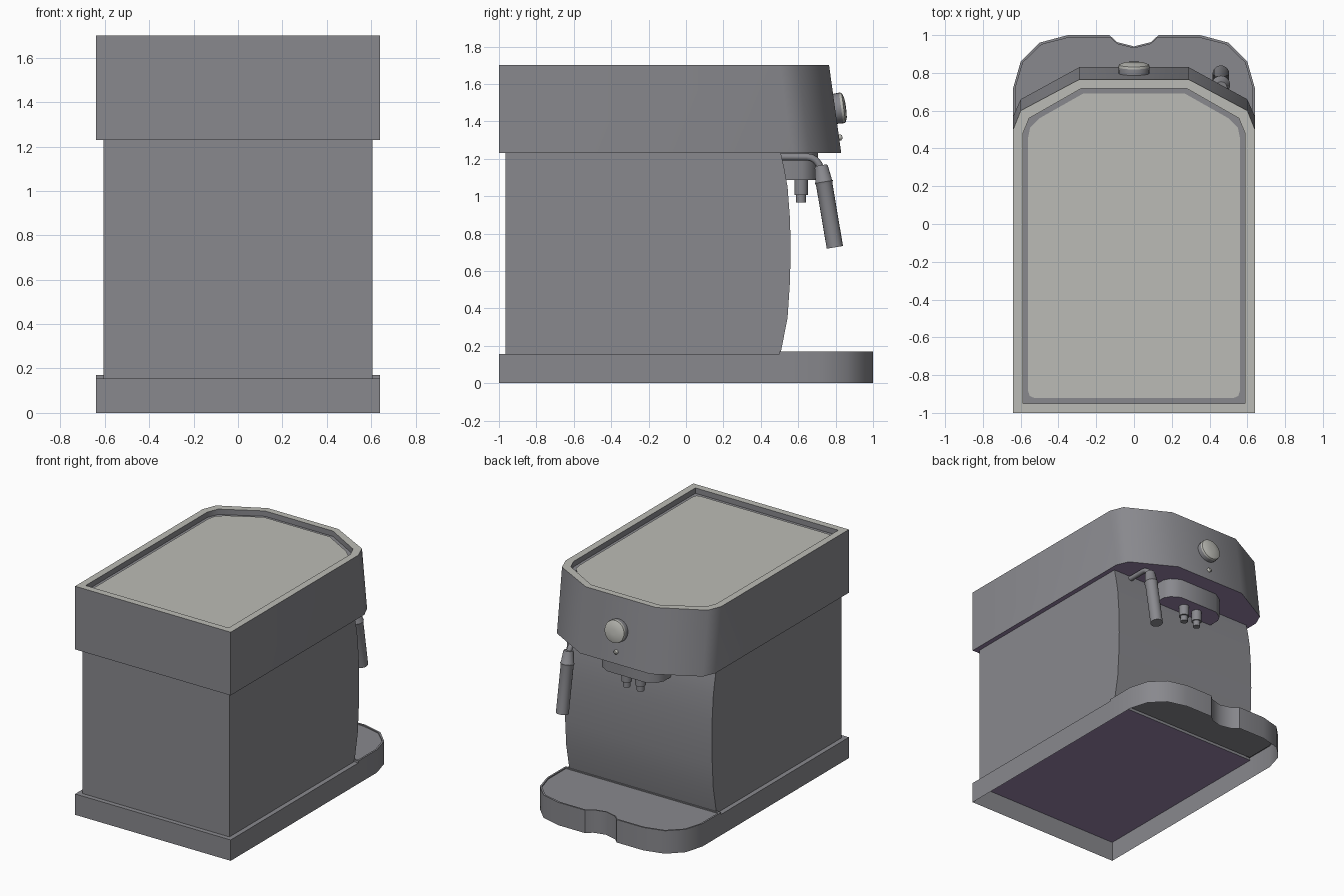
import bpy, bmesh, math
from mathutils import Vector

if "Cube" in bpy.data.objects:
    bpy.data.objects.remove(bpy.data.objects["Cube"])


def material(name, rgb):
    m = bpy.data.materials.new(name)
    m.diffuse_color = (*rgb, 1)
    m.use_nodes = True
    m.node_tree.nodes["Principled BSDF"].inputs["Base Color"].default_value = m.diffuse_color
    return m


MATS = [material("body_gray", (0.25, 0.25, 0.27)),
        material("light_steel", (0.50, 0.50, 0.465)),
        material("underside_violet", (0.31, 0.23, 0.40))]
GRAY, LIGHT, VIOLET = 0, 1, 2


def loft(name, rings, bands=None, start=None, end=None, angle=42):
    """Skin a stack of equal-length point rings; start/end = cap material or None."""
    bm = bmesh.new()
    vs = [[bm.verts.new(p) for p in r] for r in rings]
    n = len(rings[0])
    for k in range(len(vs) - 1):
        for i in range(n):
            j = (i + 1) % n
            f = bm.faces.new((vs[k][i], vs[k][j], vs[k + 1][j], vs[k + 1][i]))
            f.material_index = bands[k] if bands else GRAY
    if start is not None:
        bm.faces.new(vs[0][::-1]).material_index = start
    if end is not None:
        bm.faces.new(vs[-1]).material_index = end
    bmesh.ops.recalc_face_normals(bm, faces=bm.faces)
    me = bpy.data.meshes.new(name)
    bm.to_mesh(me)
    bm.free()
    for m in MATS:
        me.materials.append(m)
    for p in me.polygons:
        p.use_smooth = True
    me.set_sharp_from_angle(angle=math.radians(angle))
    ob = bpy.data.objects.new(name, me)
    bpy.context.collection.objects.link(ob)
    return ob


def mirrored(half):
    return half + [(-x, y) for x, y in reversed(half) if x > 0]


def at(outline, z):
    return [(x, y, z) for x, y in outline]


def turned(name, origin, axis, profile, bands=None, end=GRAY, sides=20):
    """Surface of revolution: profile = (distance along axis, radius)."""
    o, a = Vector(origin), Vector(axis).normalized()
    u = Vector((1, 0, 0)) if abs(a.x) < 0.9 else Vector((0, 1, 0))
    v = a.cross(u).normalized()
    rings = [[o + a * d + r * (u * math.cos(t) + v * math.sin(t))
              for t in (2 * math.pi * i / sides for i in range(sides))]
             for d, r in profile]
    return loft(name, rings, bands, GRAY, end)


# Base: open-bottomed skirt, rear ledge and drip tray with a finger notch
tray_front = [(0.64, 0.72), (0.60, 0.86), (0.50, 0.96), (0.35, 1.0),
              (0.13, 1.0), (0.09, 0.963), (0, 0.94)]
skirt = mirrored([(0.64, -1), (0.64, 0.5)] + tray_front)
loft("base_skirt", [at(skirt, 0), at(skirt, 0.155)])
ledge = mirrored([(0.64, -1), (0.64, 0.505)])
loft("base_ledge", [at(ledge, 0.149), at(ledge, 0.155)], None, VIOLET, GRAY)
tray = mirrored([(0.64, 0.5)] + tray_front)
inner = [(x * 0.98, 0.515 + (y - 0.5) * 0.945) for x, y in tray]
loft("drip_tray", [at(tray, 0.155), at(tray, 0.17), at(inner, 0.17), at(inner, 0.162)],
     None, None, GRAY)

# Body with bowed front
side = [(-0.965, 0.155), (0.505, 0.155), (0.543, 0.35), (0.555, 0.53), (0.56, 0.70),
        (0.556, 0.88), (0.543, 1.05), (0.525, 1.15), (0.507, 1.23), (-0.965, 1.23)]
loft("body", [[(x, y, z) for y, z in side] for x in (-0.605, 0.605)], None, GRAY, GRAY)

# Head: sloped front, light rim, recessed top
low = mirrored([(0.64, -1), (0.64, 0.57), (0.60, 0.66), (0.29, 0.83)])
top = mirrored([(0.64, -1), (0.64, 0.50), (0.60, 0.60), (0.29, 0.765)])
rim = mirrored([(0.588, -0.95), (0.588, 0.48), (0.555, 0.56), (0.28, 0.717)])
loft("head", [at(low, 1.23), at(top, 1.70), at(rim, 1.70), at(rim, 1.66)],
     [GRAY, LIGHT, GRAY], VIOLET, GRAY)
plate = mirrored([(0.53, -0.92), (0.552, -0.91), (0.562, -0.88), (0.562, 0.45),
                  (0.55, 0.51), (0.50, 0.56), (0.27, 0.69)])
loft("cup_warmer_plate", [at(plate, 1.66), at(plate, 1.667)], None, GRAY, LIGHT)

# Control knob and indicator on the sloped front
normal = (0, 0.47, 0.065)
turned("control_knob", (0, 0.785, 1.465), normal,
       [(0, 0.08), (0.045, 0.083), (0.058, 0.08), (0.068, 0.055), (0.071, 0.02)],
       [GRAY, LIGHT, LIGHT, LIGHT], LIGHT, 24)
turned("indicator_button", (0, 0.81, 1.312), normal,
       [(0, 0.016), (0.018, 0.016), (0.026, 0.009)], [LIGHT] * 2, LIGHT, 12)

# Brew group with two spouts
group = mirrored([(0.25, 0.5), (0.25, 0.62), (0.225, 0.665), (0.16, 0.705)])
loft("brew_group", [at(group, 1.085), at(group, 1.23)], None, VIOLET, GRAY)
for s, label in ((-1, "left"), (1, "right")):
    turned("spout_" + label, (s * 0.057, 0.615, 1.09), (0, 0, -1),
           [(0, 0.036), (0.083, 0.036), (0.083, 0.026), (0.124, 0.026)])

# Steam wand: bent pipe and tapered grip
X, R = 0.46, 0.019
path = [((0.48, 1.21), 0), ((0.645, 1.21), 0)]
path += [((0.645 + 0.075 * math.sin(t), 1.135 + 0.075 * math.cos(t)), t)
         for t in (math.radians(a) for a in (20, 40, 60, 80))]
rings = [[(X + R * math.cos(q), y + R * math.sin(q) * math.sin(t),
           z + R * math.sin(q) * math.cos(t))
          for q in (2 * math.pi * i / 12 for i in range(12))] for (y, z), t in path]
loft("steam_pipe", rings, None, GRAY, GRAY)
turned("steam_wand_grip", (X, 0.722, 1.165), (0, 0.075, -0.445),
       [(0, 0.032), (0.01, 0.036), (0.085, 0.045), (0.09, 0.049), (0.105, 0.044),
        (0.445, 0.044)])
